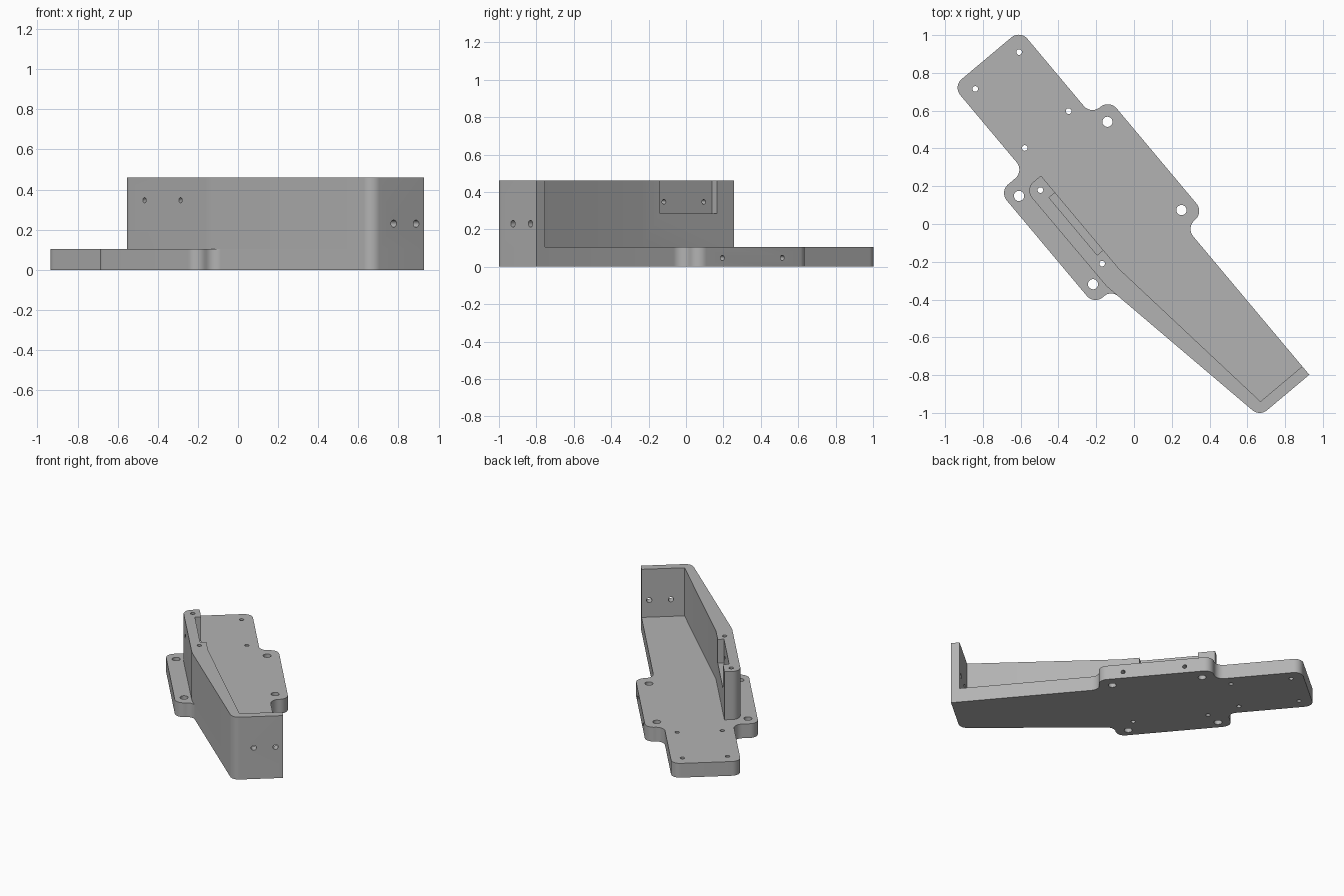
import bpy, bmesh, math
from mathutils import Matrix, Vector

if "Cube" in bpy.data.objects:
    bpy.data.objects.remove(bpy.data.objects["Cube"])

TURN = Matrix.Rotation(math.radians(-50), 4, 'Z')   # long axis lies diagonally
BASE_H, WALL_H = 0.105, 0.46
TAIL, TAPER_END = 1.208, -0.145

grey = bpy.data.materials.new("grey_plastic")
grey.diffuse_color = (0.45, 0.45, 0.45, 1)
grey.use_nodes = True
grey.node_tree.nodes["Principled BSDF"].inputs["Base Color"].default_value = grey.diffuse_color


def fillet(corners, steps=10):
    """Round each (x, y, radius) corner of a closed profile."""
    out = []
    n = len(corners)
    for i, (x, y, r) in enumerate(corners):
        p = Vector((x, y))
        if r == 0:
            out.append(p)
            continue
        a = (Vector(corners[i - 1][:2]) - p).normalized()
        b = (Vector(corners[(i + 1) % n][:2]) - p).normalized()
        half = a.angle(b) / 2
        centre = p + (a + b).normalized() * (r / math.sin(half))
        start = p + a * (r / math.tan(half)) - centre
        end = p + b * (r / math.tan(half)) - centre
        sweep = math.atan2(start.x * end.y - start.y * end.x, start.dot(end))
        for k in range(steps + 1):
            out.append(centre + Matrix.Rotation(sweep * k / steps, 2) @ start)
    return out


def make_object(name, bm):
    bmesh.ops.recalc_face_normals(bm, faces=bm.faces)
    mesh = bpy.data.meshes.new(name)
    bm.to_mesh(mesh)
    bm.free()
    ob = bpy.data.objects.new(name, mesh)
    bpy.context.collection.objects.link(ob)
    return ob


def extrude_profile(name, corners, z0, z1):
    bm = bmesh.new()
    face = bm.faces.new([bm.verts.new((p.x, p.y, z0)) for p in fillet(corners)])
    top = bmesh.ops.extrude_face_region(bm, geom=[face])
    verts = [g for g in top['geom'] if isinstance(g, bmesh.types.BMVert)]
    bmesh.ops.translate(bm, verts=verts, vec=(0, 0, z1 - z0))
    return make_object(name, bm)


def hole_cutter(name, holes):
    """holes: (centre, radius, length, axis)"""
    turns = {'x': Matrix.Rotation(math.pi / 2, 4, 'Y'),
             'y': Matrix.Rotation(math.pi / 2, 4, 'X'), 'z': Matrix()}
    bm = bmesh.new()
    for centre, r, length, axis in holes:
        bmesh.ops.create_cone(bm, cap_ends=True, segments=24, radius1=r, radius2=r, depth=length,
                              matrix=Matrix.Translation(centre) @ turns[axis])
    return make_object(name, bm)


def cut(ob, cutter):
    mod = ob.modifiers.new("cut", 'BOOLEAN')
    mod.operation, mod.solver, mod.object = 'DIFFERENCE', 'EXACT', cutter
    bpy.context.view_layer.objects.active = ob
    bpy.ops.object.modifier_apply(modifier=mod.name)
    bpy.data.objects.remove(cutter)


def finish(ob):
    ob.data.transform(TURN)
    ob.data.materials.clear()
    ob.data.materials.append(grey)
    bpy.ops.object.select_all(action='DESELECT')
    ob.select_set(True)
    bpy.context.view_layer.objects.active = ob
    bpy.ops.object.shade_smooth_by_angle(angle=math.radians(30))


# Base plate with bolt lugs on both sides and a tapered tail
base = extrude_profile("base_plate", [
    (-1.174, -0.266, 0.06), (-0.589, -0.266, 0.06), (-0.589, -0.436, 0.06),
    (0.191, -0.436, 0.06), (0.191, -0.318, 0.055), (TAIL, TAPER_END, 0.06),
    (TAIL, 0.198, 0), (0.191, 0.198, 0.061), (0.191, 0.323, 0.061),
    (-0.589, 0.323, 0.061), (-0.589, 0.198, 0.061), (-1.174, 0.198, 0.06)], 0, BASE_H)

# Bolt, pin and side screw holes of the base
holes = [((u, v, 0.05), 0.027, 0.3, 'z') for u in (-0.505, 0.105) for v in (-0.371, 0.24)]
holes += [((u, v, 0.05), 0.015, 0.3, 'z') for u in (-1.088, -0.68) for v in (-0.184, 0.119)]
holes += [((u, -0.264, 0.05), 0.015, 0.3, 'z') for u in (-0.456, 0.052)]
holes += [((u, 0.29, 0.047), 0.014, 0.2, 'y') for u in (-0.401, 0.017)]
cut(base, hole_cutter("base_holes", holes))
finish(base)

# Upright wall along the side, tapering and turning across the tail
wall = extrude_profile("side_wall", [
    (-0.513, -0.325, 0.06), (0.16, -0.3235, 0.3), (TAIL, TAPER_END, 0.06),
    (TAIL, 0.198, 0), (1.15, 0.198, 0), (1.15, -0.091, 0),
    (0.132, -0.213, 0), (-0.513, -0.213, 0)], BASE_H, WALL_H)

# Pocket in the inner face of the wall, open at the top
bm = bmesh.new()
bmesh.ops.create_cube(bm, size=1, matrix=Matrix.Translation((-0.1975, -0.205, 0.385))
                      @ Matrix.Diagonal((0.397, 0.1, 0.2, 1)))
cut(wall, make_object("pocket", bm))

# Wall holes: vertical pins, pocket screws and tail screws
holes = [((u, -0.264, 0.28), 0.015, 0.6, 'z') for u in (-0.456, 0.052)]
holes += [((u, -0.29, 0.347), 0.013, 0.2, 'y') for u in (-0.338, -0.06)]
holes += [((1.18, v, 0.23), 0.018, 0.2, 'x') for v in (0.0, 0.146)]
cut(wall, hole_cutter("wall_holes", holes))
finish(wall)
